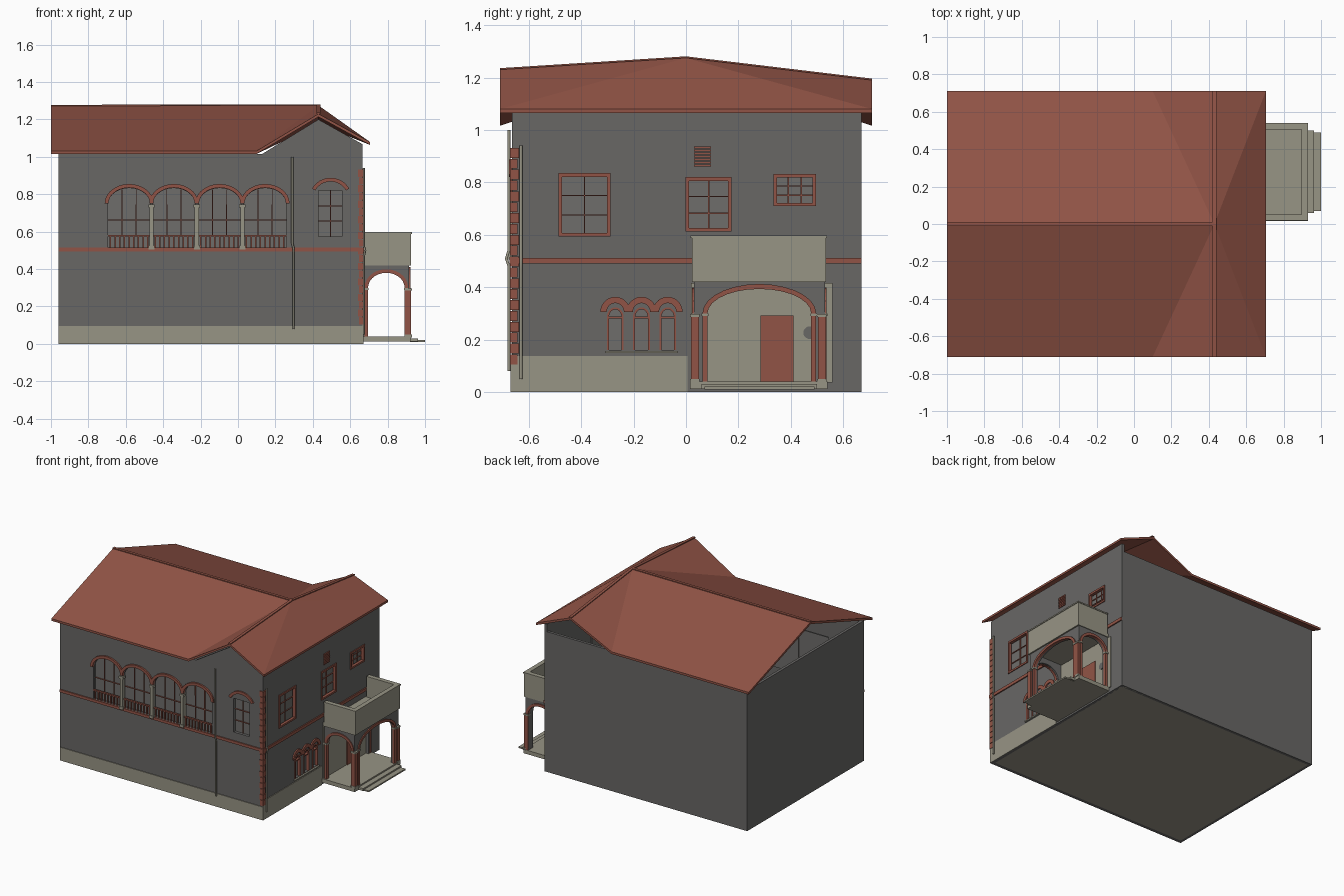
import bpy, bmesh, math
from mathutils import Vector

if "Cube" in bpy.data.objects:
    bpy.data.objects.remove(bpy.data.objects["Cube"])


def material(name, rgb):
    m = bpy.data.materials.new(name)
    m.use_nodes = True
    m.diffuse_color = (*rgb, 1)
    m.node_tree.nodes["Principled BSDF"].inputs["Base Color"].default_value = (*rgb, 1)
    return m


RED = material("terracotta", (.285, .088, .061))
GREY = material("wall grey", (.138, .135, .131))
STONE = material("beige stone", (.31, .297, .232))
PANE = material("pane grey", (.158, .153, .145))

# Faces to build on: (axis of depth, plane position, outward sign)
FRONT, BACK = ("y", -.665, -1), ("y", .67, 1)
RIGHT, WEST = ("x", .665, 1), ("x", -.96, -1)
PORCH_RIGHT, PORCH_FRONT, PORCH_BACK = ("x", .915, 1), ("y", .03, -1), ("y", .53, 1)


def place(face, u, v, d):
    axis, base, sign = face
    return Vector((u, base + sign * d, v) if axis == "y" else (base + sign * d, u, v))


def finish(name, bm, mat):
    me = bpy.data.meshes.new(name)
    bm.to_mesh(me)
    bm.free()
    me.materials.append(mat)
    ob = bpy.data.objects.new(name, me)
    bpy.context.collection.objects.link(ob)
    return ob


def thicken(bm, offset):
    """Turn an open sheet into a closed solid."""
    faces = list(bm.faces)
    rim = [e for e in bm.edges if len(e.link_faces) == 1]
    twin = {v: bm.verts.new(v.co + offset) for v in list(bm.verts)}
    for f in faces:
        bm.faces.new([twin[v] for v in reversed(f.verts)])
    for e in rim:
        a, b = e.verts
        bm.faces.new((a, b, twin[b], twin[a]))
    bmesh.ops.recalc_face_normals(bm, faces=bm.faces)


def slab(name, mat, face, outline, d0, d1, holes=()):
    bm = bmesh.new()
    for loop in (outline, *holes):
        vs = [bm.verts.new(place(face, u, v, d0)) for u, v in loop]
        for i, v in enumerate(vs):
            bm.edges.new((vs[i - 1], v))
    bmesh.ops.triangle_fill(bm, use_beauty=True, use_dissolve=False, edges=bm.edges[:])
    thicken(bm, place(face, 0, 0, d1) - place(face, 0, 0, d0))
    return finish(name, bm, mat)


def rect(u0, u1, v0, v1):
    return [(u0, v0), (u1, v0), (u1, v1), (u0, v1)]


def box(name, mat, face, u0, u1, v0, v1, d0, d1):
    return slab(name, mat, face, rect(u0, u1, v0, v1), d0, d1)


def block(name, mat, x0, x1, y0, y1, z0, z1):
    return slab(name, mat, ("y", 0, 1), rect(x0, x1, z0, z1), y0, y1)


def arc(c, hw, spring, rise, n=14):
    return [(c + hw * math.cos(math.pi * i / n), spring + rise * math.sin(math.pi * i / n))
            for i in range(n + 1)]


def arched(c, hw, bottom, spring, rise):
    return [(c - hw, bottom), (c + hw, bottom)] + arc(c, hw, spring, rise)


def surround(name, mat, face, c, hw, bottom, spring, rise, t, d0, d1):
    """Arch band; legs run down to bottom when it lies below the spring."""
    outer, inner = arc(c, hw + t, spring, rise + t), arc(c, hw, spring, rise)
    if bottom < spring:
        outer = [(c + hw + t, bottom)] + outer + [(c - hw - t, bottom)]
        inner = [(c + hw, bottom)] + inner + [(c - hw, bottom)]
    return slab(name, mat, face, outer + inner[::-1], d0, d1)


def bars(face, u0, u1, v0, v1, cols, rows, w=.005, d=-.015):
    for i in range(1, cols):
        u = u0 + (u1 - u0) * i / cols
        box("window_upright_bar", RED, face, u - w / 2, u + w / 2, v0, v1, d - .006, d)
    for i in range(1, rows):
        v = v0 + (v1 - v0) * i / rows
        box("window_cross_bar", RED, face, u0, u1, v - w / 2, v + w / 2, d - .006, d)


def pipe(name, points, r=.006):
    cu = bpy.data.curves.new(name, "CURVE")
    cu.dimensions, cu.bevel_depth, cu.bevel_resolution, cu.use_fill_caps = "3D", r, 1, True
    sp = cu.splines.new("POLY")
    sp.points.add(len(points) - 1)
    for p, co in zip(sp.points, points):
        p.co = (*co, 1)
    cu.materials.append(STONE)
    bpy.context.collection.objects.link(bpy.data.objects.new(name, cu))


# Walls with openings
ARCADE = [-.582, -.343, -.098, .145]
arcade_holes = [arched(c, .113, .515, .745, .088) for c in ARCADE]
side_windows = [(-.48, -.295, .60, .825, 2, 3), (.005, .168, .618, .81, 2, 3), (.34, .49, .715, .822, 3, 3)]
small_arches = [-.27, -.17, -.07]
gable = [(-.96, 0), (.665, 0), (.665, 1.068), (.43, 1.2), (.13, 1.016), (-.96, 1.016)]
slab("front_wall", GREY, FRONT, gable, 0, -.02,
     arcade_holes + [rect(.43, .557, .575, .82)])
slab("right_wall", GREY, RIGHT, rect(-.645, .67, 0, 1.07), 0, -.02,
     [rect(*w[:4]) for w in side_windows] + [arched(c, .03, .16, .285, .035) for c in small_arches])
box("back_wall", GREY, BACK, -.96, .645, 0, 1.016, 0, -.02)
box("left_wall", GREY, WEST, -.645, .65, 0, 1.016, 0, -.02)
block("ground_floor", STONE, -.955, .66, -.66, .665, 0, .012)

# Plinth and belt course
box("front_plinth", STONE, FRONT, -.96, .67, 0, .096, 0, .005)
box("right_plinth", STONE, RIGHT, -.67, .005, 0, .138, 0, .005)
box("front_belt", RED, FRONT, -.96, .673, .495, .515, 0, .008)
box("right_belt", RED, RIGHT, -.673, .67, .49, .512, 0, .008)

# Roof: long gable crossed by a second gable
P = {"west": (-1, 0, 1.272), "cross": (.43, 0, 1.275), "fw": (-1, -.71, 1.032), "fv": (.1, -.71, 1.032),
     "fr": (.43, -.71, 1.23), "fe": (.705, -.71, 1.08), "be": (.705, .71, 1.08), "br": (.43, .71, 1.19),
     "bv": (.1, .71, 1.032), "bw": (-1, .71, 1.032)}
bm = bmesh.new()
V = {k: bm.verts.new(co) for k, co in P.items()}
for f in ("west fw fv cross", "fv fr cross", "fr fe cross", "fe be cross", "be br cross",
          "br bv cross", "bv bw west cross"):
    bm.faces.new([V[k] for k in f.split()])
thicken(bm, Vector((0, 0, -.016)))
finish("roof", bm, RED)

# Ridge caps
for a, b in (("west", "cross"), ("fr", "cross"), ("cross", "br")):
    a, b = Vector(P[a]), Vector(P[b])
    side = (b - a).cross(Vector((0, 0, 1))).normalized() * .01
    bm = bmesh.new()
    bm.faces.new([bm.verts.new(p) for p in (a - side, b - side, b + side, a + side)])
    thicken(bm, Vector((0, 0, .006)))
    finish("ridge_cap", bm, RED)

# Arcade windows, columns and balustrade
for c in ARCADE:
    box("arcade_pane", PANE, FRONT, c - .118, c + .118, .51, .838, -.03, -.035)
    surround("arcade_arch", RED, FRONT, c, .111, .75, .75, .085, .02, -.005, .012)
    bars(FRONT, c - .113, c + .113, .58, .745, 3, 2, d=-.02)
    for s in (-1, 1):
        u = c + s * .038
        box("arcade_bar", RED, FRONT, u - .0025, u + .0025, .745, .826, -.026, -.02)
    box("balustrade_rail", RED, FRONT, c - .113, c + .113, .575, .583, -.012, .002)
    for i in range(9):
        u = c - .1 + .025 * i
        box("baluster", RED, FRONT, u - .004, u + .004, .515, .576, -.009, -.001)
for i in range(3):
    c = (ARCADE[i] + ARCADE[i + 1]) / 2
    box("arcade_column", STONE, FRONT, c - .011, c + .011, .515, .73, -.01, .012)
    for v0, v1, w in ((.728, .745, .017), (.505, .525, .016)):
        box("column_block", STONE, FRONT, c - w, c + w, v0, v1, -.01, .016)

# Single front window with a segmental hood
box("front_window_pane", PANE, FRONT, .425, .562, .57, .825, -.025, -.03)
bars(FRONT, .43, .557, .575, .82, 2, 3)
hood = [(math.sin(a), math.cos(a)) for a in (math.radians(-60 + 10 * i) for i in range(13))]
slab("front_window_hood", RED, FRONT, [(.495 + .115 * s, .773 + .115 * k) for s, k in hood] +
     [(.495 + .095 * s, .773 + .095 * k) for s, k in hood[::-1]], 0, .01)

# Upper side windows and vent
for u0, u1, v0, v1, cols, rows in side_windows:
    box("side_window_pane", PANE, RIGHT, u0 - .004, u1 + .004, v0 - .004, v1 + .004, -.025, -.03)
    bars(RIGHT, u0, u1, v0, v1, cols, rows)
    slab("side_window_frame", RED, RIGHT, rect(u0 - .006, u1 + .006, v0 - .006, v1 + .01), -.015, .006,
         [rect(u0 + .007, u1 - .007, v0 + .007, v1 - .004)])
for i in range(7):
    box("vent_slat", RED, RIGHT, .03, .095, .86 + .0115 * i, .868 + .0115 * i, 0, .006)

# Small arched side windows
for c in small_arches:
    box("small_window_pane", PANE, RIGHT, c - .034, c + .034, .155, .325, -.022, -.027)
    surround("small_window_jambs", RED, RIGHT, c, .024, .16, .285, .03, .008, -.015, .005)
    surround("small_window_hood", RED, RIGHT, c, .033, .305, .305, .034, .024, 0, .009)
    box("small_window_transom", RED, RIGHT, c - .028, c + .028, .281, .287, -.018, .003)
box("small_window_sill", STONE, RIGHT, -.31, -.03, .148, .157, 0, .012)

# Corner quoins and drainpipes
for i in range(20):
    v = .105 + .0415 * i
    w = .028 if i % 2 else .022
    block("corner_quoin", RED, .67 - w, .672, -.672, -.665 + w, v, v + .038)
pipe("front_pipe", [(.29, -.676, 1.0), (.29, -.676, .54), (.297, -.686, .51), (.297, -.676, .48), (.297, -.676, .08)])
pipe("corner_pipe", [(.673, -.63, .94), (.673, -.63, .52), (.68, -.63, .5), (.673, -.63, .47), (.673, -.63, .05)])

# Porch floor and steps
block("porch_floor", STONE, .66, .925, .015, .54, .012, .04)
block("upper_step", STONE, .92, .962, .06, .5, .012, .03)
block("lower_step", STONE, .92, 1.0, .07, .49, .01, .02)

# Porch arches
for face, u0, u1, c, hw, rise in ((PORCH_RIGHT, .03, .53, .28, .2, .095),
                                  (PORCH_FRONT, .665, .915, .793, .1, .082),
                                  (PORCH_BACK, .665, .915, .793, .1, .082)):
    profile = [(u1, .04), (u1, .425), (u0, .425), (u0, .04), (c - hw, .04)]
    profile += arc(c, hw, .3, rise)[::-1] + [(c + hw, .04)]
    slab("porch_arch_wall", GREY, face, profile, 0, -.025)
    surround("porch_arch_trim", RED, face, c, hw - .002, .04, .3, rise - .002, .019, -.012, .007)
    for s in (-1, 1):
        m = c + s * (hw + .008)
        box("arch_impost", STONE, face, m - .013, m + .013, .289, .3, -.02, .011)
for y in (.034, .518):
    block("porch_corner_post", RED, .893, .926, y - .015, y + .015, .045, .288)
    block("post_cap", STONE, .89, .929, y - .018, y + .018, .286, .297)
    block("post_base", STONE, .89, .929, y - .018, y + .018, .035, .05)

# Balcony
block("balcony_floor", STONE, .665, .925, .022, .535, .42, .445)
for y in (.022, .51):
    block("balcony_side", STONE, .675, .925, y, y + .025, .425, .592)
block("balcony_front", STONE, .9, .925, .022, .535, .425, .592)
block("balcony_front_coping", STONE, .896, .929, .018, .539, .588, .597)
for y in (.018, .506):
    block("balcony_side_coping", STONE, .675, .929, y, y + .033, .588, .597)

# Entrance wall
box("entrance_panel", STONE, RIGHT, .02, .56, .035, .415, 0, .007)
box("entrance_door", RED, RIGHT, .285, .41, .04, .292, 0, .014)
disc = [(.472 + .024 * math.cos(a), .226 + .024 * math.sin(a)) for a in (math.tau * i / 20 for i in range(20))]
slab("round_window", GREY, RIGHT, disc, 0, .012)
